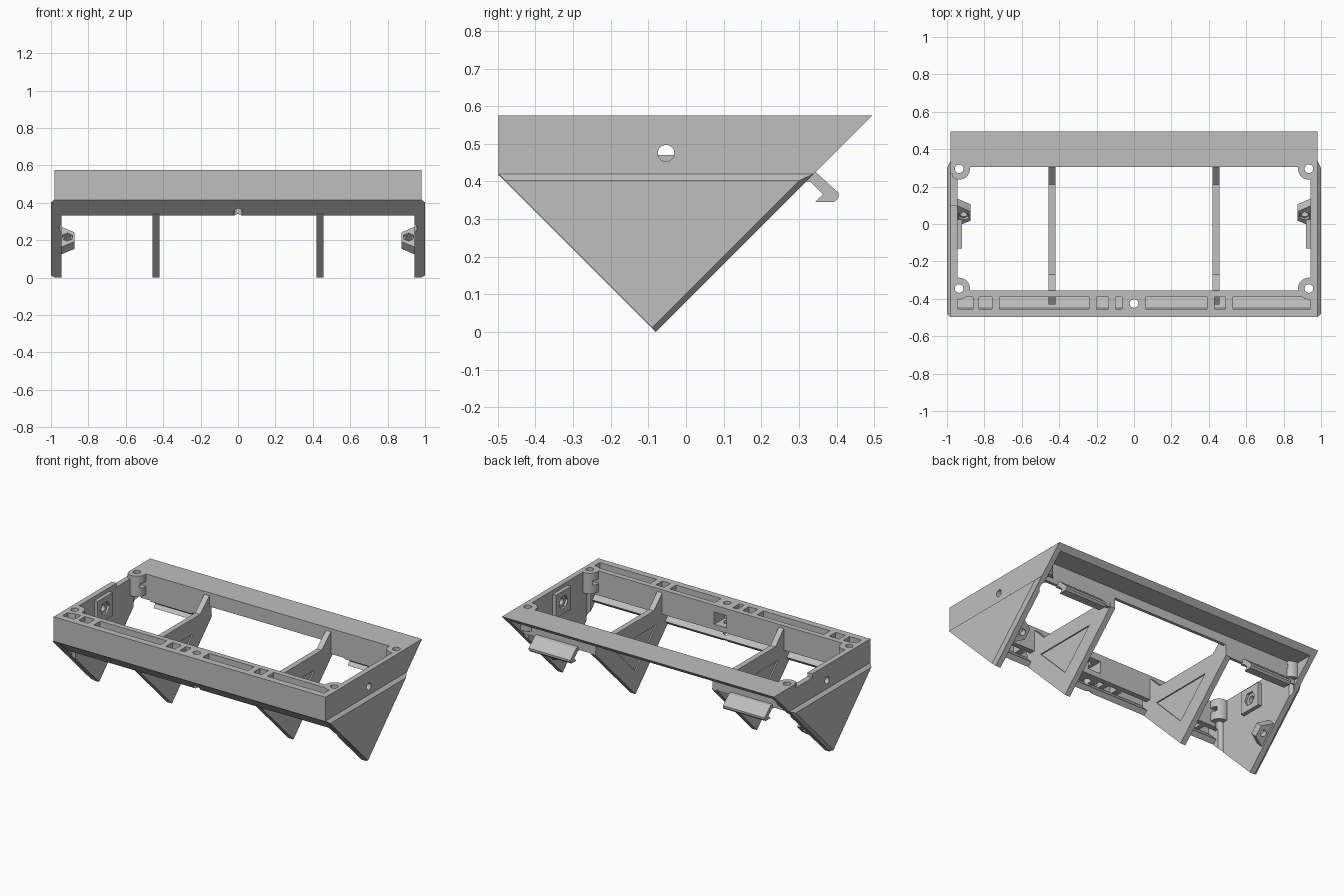
import bpy, bmesh
from mathutils import Vector, Matrix
from math import radians

cube = bpy.data.objects.get("Cube")
if cube:
    bpy.data.objects.remove(cube, do_unlink=True)

GREY = bpy.data.materials.new("plain_grey")
GREY.use_nodes = True
GREY.diffuse_color = (0.52, 0.52, 0.52, 1)
GREY.node_tree.nodes["Principled BSDF"].inputs["Base Color"].default_value = (0.52, 0.52, 0.52, 1)


def finish(name, bm):
    bmesh.ops.recalc_face_normals(bm, faces=bm.faces)
    mesh = bpy.data.meshes.new(name)
    bm.to_mesh(mesh)
    bm.free()
    mesh.materials.append(GREY)
    obj = bpy.data.objects.new(name, mesh)
    bpy.context.collection.objects.link(obj)
    return obj


def loft(name, ring_a, ring_b):
    """Solid between two matching rings of points."""
    bm = bmesh.new()
    a = [bm.verts.new(p) for p in ring_a]
    b = [bm.verts.new(p) for p in ring_b]
    bm.faces.new(a)
    bm.faces.new(b[::-1])
    for i in range(len(a)):
        j = (i + 1) % len(a)
        bm.faces.new((a[i], a[j], b[j], b[i]))
    return finish(name, bm)


def prism(name, profile, x0, x1):
    """Profile in (y, z) swept along x."""
    return loft(name, [(x0, y, z) for y, z in profile], [(x1, y, z) for y, z in profile])


def box(name, x0, x1, y0, y1, z0, z1):
    return prism(name, [(y0, z0), (y1, z0), (y1, z1), (y0, z1)], x0, x1)


def cyl(name, centre, radius, length, axis=(0, 0, 1), sides=32):
    bm = bmesh.new()
    rot = Vector((0, 0, 1)).rotation_difference(Vector(axis)).to_matrix().to_4x4()
    bmesh.ops.create_cone(bm, cap_ends=True, segments=sides, radius1=radius, radius2=radius,
                          depth=length, matrix=Matrix.Translation(centre) @ rot)
    return finish(name, bm)


def cut(obj, *cutters):
    bpy.context.view_layer.objects.active = obj
    for c in cutters:
        c.hide_render = True
        mod = obj.modifiers.new("cut", 'BOOLEAN')
        mod.operation, mod.solver, mod.object = 'DIFFERENCE', 'EXACT', c
        bpy.ops.object.modifier_apply(modifier=mod.name)
        bpy.data.objects.remove(c, do_unlink=True)


POSTS_Y = (-0.345, 0.295)


def post_holes():
    return [cyl("hole", (s * 0.935, y, 0.4), 0.023, 0.5) for s in (-1, 1) for y in POSTS_Y]


# Front bar with a row of slots, a centre screw hole and a nut pocket
bar = box("front_bar", -0.98, 0.98, -0.498, -0.355, 0.415, 0.575)
slots = [(-0.95, -0.86), (-0.83, -0.76), (-0.72, -0.24), (-0.2, -0.135),
         (-0.1, -0.065), (0.065, 0.39), (0.43, 0.49), (0.53, 0.94)]
cut(bar, *[box("slot", a, b, -0.455, -0.39, 0.3, 0.7) for a, b in slots],
    box("nut_pocket", -0.045, 0.045, -0.46, -0.3, 0.45, 0.53),
    cyl("hole", (0, -0.425, 0.45), 0.023, 0.6), *post_holes())

# Sloping plate under the front bar
plate = prism("front_slope_plate", [(-0.498, 0.42), (-0.41, 0.332), (-0.385, 0.357), (-0.448, 0.42)],
              -0.96, 0.96)
cut(plate, cyl("hole", (0, -0.425, 0.4), 0.023, 0.6))

# Back bar: top plate with a slanted lip and a short inner wall
lip = prism("back_top_plate", [(0.305, 0.575), (0.495, 0.575), (0.463, 0.543), (0.305, 0.543)],
            -0.96, 0.96)
cut(lip, *post_holes())
box("back_inner_wall", -0.46, 0.46, 0.305, 0.325, 0.485, 0.56)

strut_profile = [(-0.42, 0.34), (-0.085, 0.005), (-0.08, 0), (0.33, 0.41), (0.325, 0.555),
                 (0.305, 0.555), (0.21, 0.47), (-0.27, 0.47), (-0.355, 0.555), (-0.43, 0.5)]
recess = [(-0.3, 0.37), (-0.08, 0.15), (0.14, 0.37)]
hook_profile = [(0.31, 0.43), (0.345, 0.425), (0.405, 0.37), (0.405, 0.357), (0.393, 0.345),
                (0.343, 0.345), (0.364, 0.366), (0.33, 0.4), (0.31, 0.4)]
panel_profile = [(-0.498, 0.575), (0.495, 0.575), (-0.08, 0), (-0.498, 0.418)]

for s, side in ((1, "left"), (-1, "right")):
    def X(v):
        return s * v

    # Side panel
    panel = prism(side + "_side_panel", panel_profile, X(0.945), X(0.98))
    skirt = loft(side + "_side_skirt",
                 [(X(0.98), y, z) for y, z in ((-0.498, 0.42), (-0.08, 0.002), (0.338, 0.42))],
                 [(X(1.0), y, z) for y, z in ((-0.48, 0.402), (-0.09, 0.012), (0.3, 0.402))])
    cut(panel, cyl("hole", (X(0.96), -0.053, 0.475), 0.022, 0.2, (1, 0, 0)), *post_holes())
    if s < 0:
        cut(panel, box("notch", -1.1, -0.9, 0.1, 0.27, 0.55, 0.7))

    # Square nut boss around the side hole
    boss = box(side + "_nut_boss", X(0.92), X(0.946), -0.13, 0.025, 0.4, 0.55)
    cut(boss, cyl("hex", (X(0.92), -0.053, 0.475), 0.045, 0.03, (1, 0, 0), 6),
        cyl("hole", (X(0.93), -0.053, 0.475), 0.022, 0.2, (1, 0, 0)))

    # Tapered lug on the slanted rear edge, drilled at a right angle to it
    along, out = Vector((0, 0.707, 0.707)), Vector((0, 0.707, -0.707))
    centre = Vector((0, 0.06, 0.2))
    ring = [Vector((X(x), 0, 0)) + centre + along * t
            for x, t in ((0.95, -0.08), (0.875, -0.035), (0.875, 0.035), (0.95, 0.08))]
    lug = loft(side + "_mount_lug", [p - out * 0.025 for p in ring], [p + out * 0.03 for p in ring])
    middle = centre + Vector((X(0.912), 0, 0))
    cut(lug, cyl("hole", middle, 0.02, 0.3, out),
        cyl("hex", middle - out * 0.025, 0.03, 0.03, out, 6))

    # Corner posts with a nut slot
    for y, end in zip(POSTS_Y, ("front", "back")):
        post = cyl(side + "_" + end + "_post", (X(0.935), y, 0.508), 0.058, 0.134)
        cut(post, box("trim", X(0.97), X(1.1), y - 0.1, y + 0.1, 0.3, 0.7),
            cyl("hole", (X(0.935), y, 0.5), 0.023, 0.5),
            box("nut_slot", X(0.8), X(0.95), y - 0.035, y + 0.035, 0.495, 0.525))
        bpy.ops.object.select_all(action='DESELECT')
        post.select_set(True)
        bpy.context.view_layer.objects.active = post
        bpy.ops.object.shade_smooth_by_angle(angle=radians(30))

    # Cross strut with a shallow triangular recess on each face
    strut = prism(side + "_strut", strut_profile, X(0.42), X(0.456))
    cut(strut, prism("recess", recess, X(0.40), X(0.428)), prism("recess", recess, X(0.448), X(0.48)))

    # Outer part of the rear wall with its hook
    wall = box(side + "_rear_wall", X(0.45), X(0.95), 0.305, 0.325, 0.41, 0.56)
    cut(wall, *post_holes())
    prism(side + "_hook", hook_profile, X(0.55), X(0.85))
